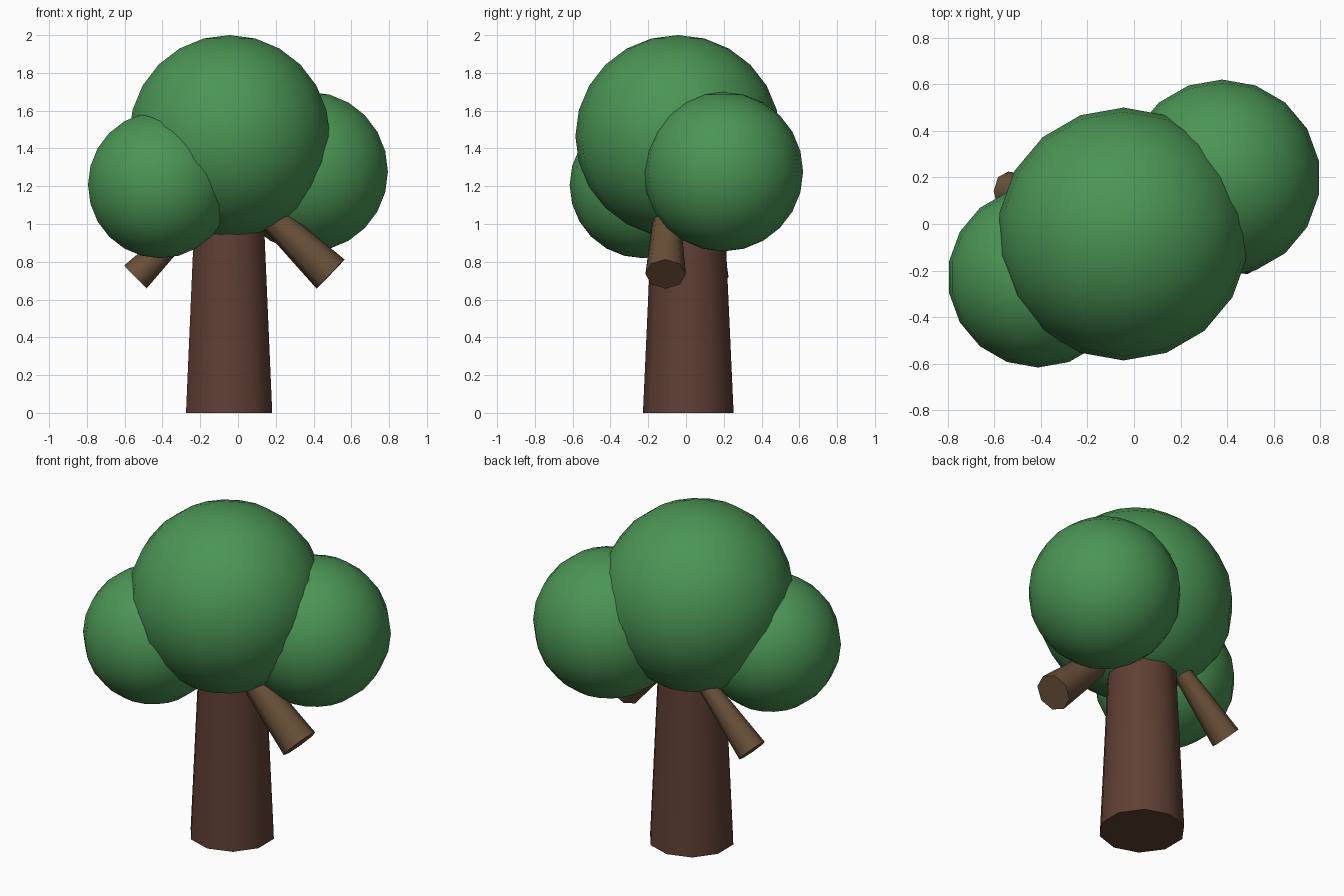
import bpy
from math import radians
from mathutils import Vector

if "Cube" in bpy.data.objects:
    bpy.data.objects.remove(bpy.data.objects["Cube"])


def material(name, color):
    m = bpy.data.materials.new(name)
    m.diffuse_color = (*color, 1)
    m.use_nodes = True
    m.node_tree.nodes["Principled BSDF"].inputs["Base Color"].default_value = m.diffuse_color
    return m


leaf = material("leaf_green", (0.07, 0.30, 0.09))
bark = material("bark_brown", (0.115, 0.05, 0.034))
wood = material("branch_brown", (0.14, 0.08, 0.04))


def finish(name, mat, angle):
    ob = bpy.context.object
    ob.name = name
    ob.data.materials.append(mat)
    bpy.ops.object.shade_smooth_by_angle(angle=radians(angle))
    return ob


def foliage(name, center, radius):
    bpy.ops.mesh.primitive_uv_sphere_add(segments=18, ring_count=12, radius=radius, location=center)
    return finish(name, leaf, 40)


def limb(name, start, end, r_start, r_end, sides, mat):
    # tapered cylinder running from start to end
    a, b = Vector(start), Vector(end)
    bpy.ops.mesh.primitive_cone_add(vertices=sides, radius1=r_start, radius2=r_end,
                                    depth=(b - a).length, location=(a + b) / 2,
                                    rotation=(b - a).to_track_quat('Z', 'Y').to_euler())
    return finish(name, mat, 50)


# Trunk, its top hidden in the crown
trunk_x, trunk_y = -0.047, 0.012
limb("trunk", (trunk_x, trunk_y, 0), (trunk_x, trunk_y, 1.1), 0.24, 0.19, 10, bark)

# Cut branches, thick at the free end
limb("right_branch", (0.49, -0.108, 0.735), (0.10, -0.10, 1.11), 0.107, 0.065, 8, wood)
limb("left_branch", (-0.543, 0.14, 0.72), (-0.19, 0.13, 1.07), 0.085, 0.045, 8, wood)

# Crown of three leaf balls
crown = foliage("main_foliage", (-0.045, -0.043, 1.464), 0.54)
crown.scale = (1, 1.005, 0.993)
foliage("right_foliage", (0.378, 0.198, 1.277), 0.422)
foliage("left_foliage", (-0.412, -0.228, 1.207), 0.388)
